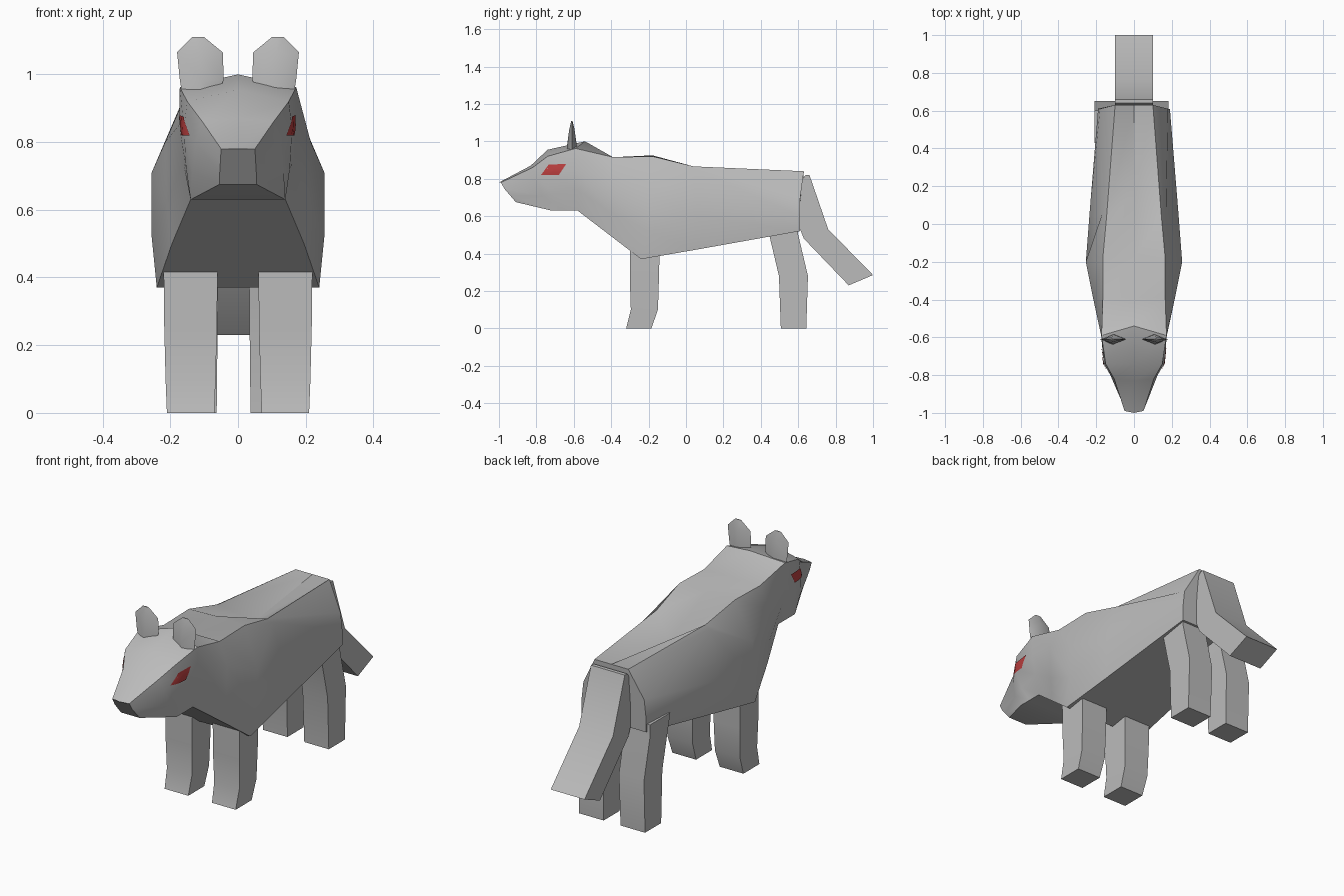
import bpy, bmesh, math
from mathutils import Vector
from mathutils.bvhtree import BVHTree

if "Cube" in bpy.data.objects:
    bpy.data.objects.remove(bpy.data.objects["Cube"])


def material(name, colour):
    m = bpy.data.materials.new(name)
    m.diffuse_color = (*colour, 1)
    m.use_nodes = True
    m.node_tree.nodes["Principled BSDF"].inputs["Base Color"].default_value = m.diffuse_color
    return m


fur = material("fur_grey", (.5, .5, .5))
red = material("eye_red", (.5, .05, .05))


def finish(bm, name, mat=fur, angle=30, recalc=True):
    if recalc:
        bmesh.ops.recalc_face_normals(bm, faces=bm.faces)
    me = bpy.data.meshes.new(name)
    bm.to_mesh(me)
    bm.free()
    me.materials.append(mat)
    ob = bpy.data.objects.new(name, me)
    bpy.context.collection.objects.link(ob)
    bpy.ops.object.select_all(action='DESELECT')
    ob.select_set(True)
    bpy.context.view_layer.objects.active = ob
    bpy.ops.object.shade_smooth_by_angle(angle=math.radians(angle))
    return ob


def loft(rings, name, angle=30):
    """Skin a row of equal-length closed rings and cap both ends."""
    bm = bmesh.new()
    rows = [[bm.verts.new(p) for p in r] for r in rings]
    n = len(rows[0])
    for a, b in zip(rows, rows[1:]):
        for i in range(n):
            j = (i + 1) % n
            bm.faces.new((a[i], a[j], b[j], b[i]))
    bm.faces.new(rows[0])
    bm.faces.new(rows[-1])
    return finish(bm, name, angle=angle)


def section(top, *half):
    """Full ring from a top centre (y, z) and right-hand points (x, y, z)."""
    return [(0, *top), *half] + [(-x, y, z) for x, y, z in reversed(half)]


# Body and head: sections from nose to rump, with a hollow in the back
body = loft([
    section((-1.0, .78), (.05, -.99, .78), (.052, -.97, .745), (.054, -.94, .71), (.055, -.91, .675)),
    section((-.83, .87), (.105, -.82, .86), (.125, -.80, .80), (.135, -.77, .71), (.14, -.72, .63)),
    section((-.74, .955), (.15, -.74, .92), (.16, -.74, .84), (.153, -.70, .72), (.14, -.65, .63)),
    section((-.54, 1.0), (.172, -.59, .962), (.174, -.59, .85), (.162, -.58, .74), (.14, -.58, .63)),
    section((-.39, .915), (.165, -.39, .915), (.215, -.40, .80), (.21, -.40, .62), (.195, -.41, .50)),
    section((-.18, .925), (.165, -.18, .92), (.255, -.20, .71), (.255, -.20, .52), (.24, -.24, .37)),
    section((.14, .775), (.145, .04, .866), (.17, .05, .85), (.235, .06, .60), (.222, .05, .42)),
    section((.63, .84), (.10, .63, .84), (.18, .61, .69), (.19, .61, .60), (.19, .61, .52)),
], "body")

# Body creases: hard brow and cheek lines, soft rump and back ridge
sharp = body.data.attributes["sharp_edge"].data
N, last = 9, 7
for e in body.data.edges:
    (r1, i1), (r2, i2) = sorted(divmod(v, N) for v in e.vertices)
    if r1 == r2:
        if r1 in (1, 2) and {i1, i2} in ({0, 1}, {0, 8}):
            sharp[e.index].value = True
        elif r1 == 3 or (r1 == last and not {i1, i2} & {0}):
            sharp[e.index].value = False
    elif i1 in (1, 8):
        sharp[e.index].value = r1 < 3
    elif i1 in (2, 7) and r1 == last - 1:
        sharp[e.index].value = True
    elif i1 == 0 and r1 >= 4:
        sharp[e.index].value = False

# Legs: rings (z, y front, y back, x inner, x outer), mirrored, rear pair shifted
legs = {
    "front_leg": (0, [(.46, -.30, -.14, .06, .22), (.26, -.30, -.145, .062, .218),
                      (.10, -.295, -.15, .066, .214), (0, -.32, -.185, .07, .21)]),
    "rear_leg": (-.013, [(.56, .43, .60, .05, .195), (.50, .445, .60, .045, .195),
                         (.28, .497, .652, .047, .195), (0, .507, .643, .05, .195)]),
}
for name, (dx, rings) in legs.items():
    for s, side in ((1, "right"), (-1, "left")):
        loft([[(s * xi + dx, a, z), (s * xo + dx, a, z), (s * xo + dx, b, z), (s * xi + dx, b, z)]
              for z, a, b, xi, xo in rings], f"{name}_{side}")

# Tail: bent strip of upper and lower points (y, z)
tail = [((.64, .82), (.59, .76)), ((.66, .82), (.61, .53)), ((.76, .53), (.63, .48)),
        ((1.0, .285), (.87, .23))]
loft([[(-.1, *u), (.1, *u), (.1, *l), (-.1, *l)] for u, l in tail], "tail")

# Ears: rows (z, x inner, x outer, half thickness)
ear = [(.94, .06, .165, .03), (.985, .042, .172, .025), (1.065, .045, .18, .014), (1.11, .10, .135, .003)]
for s, side in ((1, "right"), (-1, "left")):
    loft([[(s * a, -.61, z), (s * (a + b) / 2, -.61 - t, z), (s * b, -.61, z), (s * (a + b) / 2, -.61 + t, z)]
          for z, a, b, t in ear], f"ear_{side}", 60)

# Eyes: red patches laid on the sides of the head
tree = BVHTree.FromObject(body, bpy.context.evaluated_depsgraph_get())
a, b, c, d = (Vector(p) for p in ((-.775, .82), (-.735, .875), (-.64, .88), (-.68, .82)))
K = 4
for s, side in ((1, "right"), (-1, "left")):
    bm = bmesh.new()
    grid = []
    for i in range(K + 1):
        row = []
        for j in range(K + 1):
            p = a.lerp(d, i / K).lerp(b.lerp(c, i / K), j / K)
            hit = tree.ray_cast(Vector((s, p.x, p.y)), Vector((-s, 0, 0)))[0]
            row.append(bm.verts.new((hit.x + s * .004, p.x, p.y)))
        grid.append(row)
    for i in range(K):
        for j in range(K):
            q = (grid[i][j], grid[i + 1][j], grid[i + 1][j + 1], grid[i][j + 1])
            bm.faces.new(q if s > 0 else q[::-1])
    finish(bm, f"eye_{side}", red, recalc=False)
